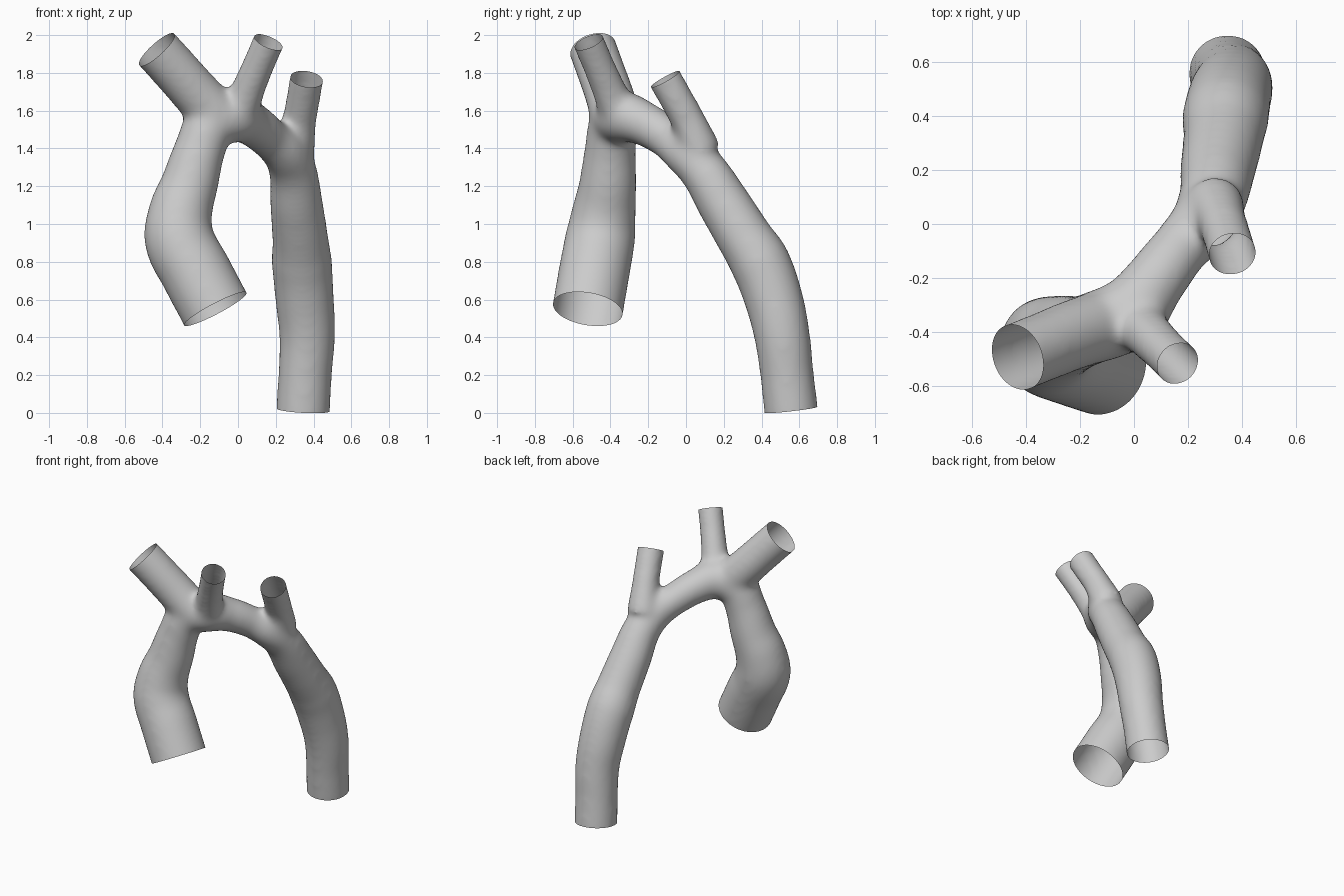
import bpy, bmesh
from mathutils import Vector

cube = bpy.data.objects.get("Cube")
if cube:
    bpy.data.objects.remove(cube, do_unlink=True)

VOXEL, PASSES = 0.015, 40
SHRINK = PASSES * 0.5 * VOXEL ** 2 / 4   # radius lost to smoothing, times radius
OVERRUN = 0.07                           # extra tube length, trimmed off later

# Centre lines: x, y, z, radius
main_tube = [
    (-0.12, -0.52, 0.55, 0.184), (-0.22, -0.487, 0.74, 0.184),
    (-0.31, -0.455, 0.92, 0.182), (-0.305, -0.435, 1.06, 0.165),
    (-0.26, -0.415, 1.2, 0.147), (-0.20, -0.40, 1.4, 0.128),
    (-0.14, -0.38, 1.53, 0.125), (-0.02, -0.33, 1.565, 0.13),
    (0.07, -0.22, 1.53, 0.108), (0.17, -0.09, 1.45, 0.098),
    (0.25, 0.0, 1.375, 0.112), (0.288, 0.085, 1.29, 0.118),
    (0.31, 0.205, 1.1, 0.134), (0.33, 0.315, 0.92, 0.142),
    (0.338, 0.39, 0.8, 0.155), (0.353, 0.465, 0.6, 0.15),
    (0.366, 0.51, 0.4, 0.141), (0.355, 0.535, 0.2, 0.135),
    (0.345, 0.556, 0.016, 0.137),
]
large_branch = [(-0.1, -0.37, 1.56, 0.125), (-0.22, -0.408, 1.69, 0.122),
                (-0.325, -0.45, 1.808, 0.12), (-0.43, -0.492, 1.924, 0.12)]
middle_branch = [(0.0, -0.35, 1.57, 0.09), (0.065, -0.42, 1.74, 0.075),
                 (0.112, -0.467, 1.85, 0.07), (0.161, -0.515, 1.963, 0.071)]
rear_branch = [(0.295, 0.08, 1.38, 0.1), (0.325, 0.01, 1.55, 0.078),
               (0.345, -0.05, 1.66, 0.077), (0.363, -0.11, 1.767, 0.078)]

cuts = []


def overrun(points, index, inner):
    """Record a trim plane at an end and return a point beyond it."""
    end, before = Vector(points[index][:3]), Vector(points[inner][:3])
    normal = (end - before).normalized()
    cuts.append((end, normal, points[index][3]))
    return (*(end + normal * OVERRUN), points[index][3])


def tube(name, points, open_start=False):
    path = list(points) + [overrun(points, -1, -2)]
    if open_start:
        path.insert(0, overrun(points, 0, 1))
    curve = bpy.data.curves.new(name, 'CURVE')
    curve.dimensions = '3D'
    curve.bevel_depth = 1.0
    curve.bevel_resolution = 8
    curve.resolution_u = 8
    curve.use_fill_caps = True
    spline = curve.splines.new('BEZIER')
    spline.bezier_points.add(len(path) - 1)
    for knot, (x, y, z, r) in zip(spline.bezier_points, path):
        knot.co = (x, y, z)
        knot.radius = r + SHRINK / r
        knot.handle_left_type = knot.handle_right_type = 'AUTO'
    obj = bpy.data.objects.new(name, curve)
    bpy.context.collection.objects.link(obj)
    return obj


parts = [tube("main_tube", main_tube, True),
         tube("large_branch", large_branch),
         tube("middle_branch", middle_branch),
         tube("rear_branch", rear_branch)]

# Merge all tubes into one skin with soft junctions
bpy.ops.object.select_all(action='DESELECT')
for part in parts:
    part.select_set(True)
bpy.context.view_layer.objects.active = parts[0]
bpy.ops.object.convert(target='MESH')
bpy.ops.object.join()
vessel = bpy.context.view_layer.objects.active
vessel.name = "branching_tube"

remesh = vessel.modifiers.new("merge", 'REMESH')
remesh.mode = 'VOXEL'
remesh.voxel_size = VOXEL
smooth = vessel.modifiers.new("soften", 'SMOOTH')
smooth.factor = 0.5
smooth.iterations = PASSES
bpy.ops.object.convert(target='MESH')
vessel = bpy.context.view_layer.objects.active

# Trim each end to a clean open rim
bm = bmesh.new()
bm.from_mesh(vessel.data)
for centre, normal, radius in cuts:
    reach = radius * 1.3 + OVERRUN
    faces = [f for f in bm.faces if (f.calc_center_median() - centre).length < reach]
    edges = {e for f in faces for e in f.edges}
    verts = {v for f in faces for v in f.verts}
    bmesh.ops.bisect_plane(bm, geom=faces + list(edges) + list(verts),
                           plane_co=centre, plane_no=normal, clear_outer=True)
bm.to_mesh(vessel.data)
bm.free()

# Single grey surface
grey = bpy.data.materials.new("plain_grey")
grey.use_nodes = True
colour = (0.6, 0.6, 0.6, 1.0)
grey.diffuse_color = colour
grey.node_tree.nodes["Principled BSDF"].inputs["Base Color"].default_value = colour
vessel.data.materials.clear()
vessel.data.materials.append(grey)
bpy.ops.object.shade_smooth()
